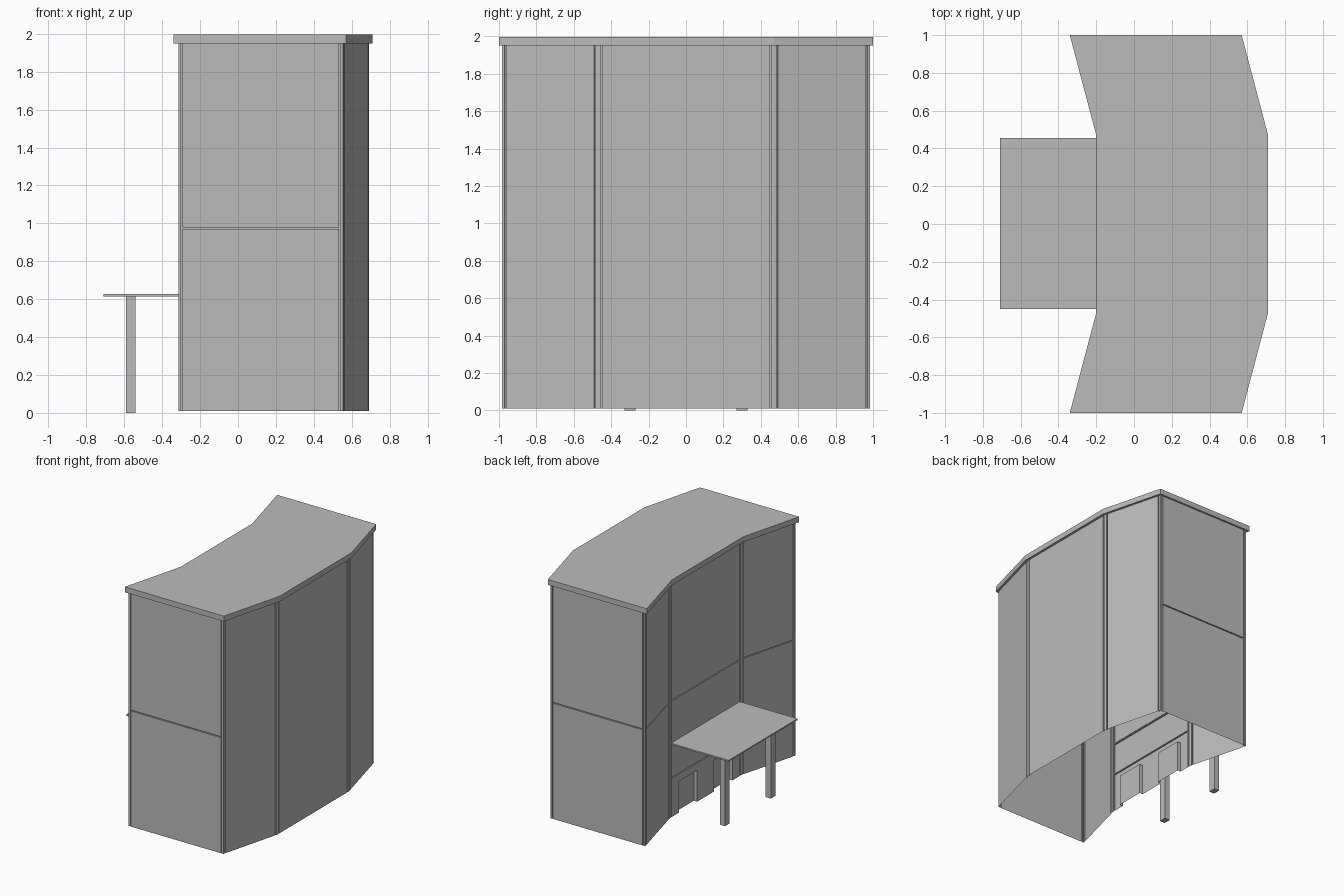
import bpy, bmesh
from mathutils import Vector

cube = bpy.data.objects.get("Cube")
if cube:
    bpy.data.objects.remove(cube, do_unlink=True)

# One plain grey for everything
grey = bpy.data.materials.new("light_grey")
grey.use_nodes = True
grey.diffuse_color = (0.5, 0.5, 0.5, 1)
bsdf = next(n for n in grey.node_tree.nodes if n.type == 'BSDF_PRINCIPLED')
bsdf.inputs["Base Color"].default_value = grey.diffuse_color
bsdf.inputs["Roughness"].default_value = 0.8


def finish(name, bm):
    mesh = bpy.data.meshes.new(name)
    bm.to_mesh(mesh)
    bm.free()
    mesh.materials.append(grey)
    obj = bpy.data.objects.new(name, mesh)
    bpy.context.collection.objects.link(obj)
    return obj


def prism(name, outline, low, high):
    bm = bmesh.new()
    base = bm.faces.new([bm.verts.new((x, y, low)) for x, y in outline])
    new = bmesh.ops.extrude_face_region(bm, geom=[base], use_keep_orig=True)["geom"]
    verts = [v for v in new if isinstance(v, bmesh.types.BMVert)]
    bmesh.ops.translate(bm, verts=verts, vec=(0, 0, high - low))
    bmesh.ops.recalc_face_normals(bm, faces=bm.faces)
    return finish(name, bm)


def box(name, x0, x1, y0, y1, z0, z1):
    return prism(name, [(x0, y0), (x1, y0), (x1, y1), (x0, y1)], z0, z1)


def chevron(end_x0, mid_x0, end_x1, mid_x1, end_y, mid_y):
    half = [(end_x0, -end_y), (end_x1, -end_y), (mid_x1, -mid_y)]
    other = [(mid_x1, mid_y), (end_x1, end_y), (end_x0, end_y)]
    return half + other + [(mid_x0, mid_y), (mid_x0, -mid_y)]


BOTTOM, TOP = 0.01, 1.95
POST, SEAM, GROOVE, ALCOVE = 0.015, 0.008, 0.01, 0.03


def wall(name, p, q, seams=(), alcoves=(), alcove_top=0.27):
    """Single-sheet wall with recessed seams and shallow alcoves."""
    p, q = Vector((*p, 0)), Vector((*q, 0))
    length = (q - p).length
    along = (q - p).normalized()
    inward = Vector((-along.y, along.x, 0))
    a, b = POST + SEAM, length - POST - SEAM
    us = sorted([0, POST, a, b, length - POST, length] + [u for r in alcoves for u in r])
    zs = sorted([BOTTOM, TOP] + [z + d for z in seams for d in (0, SEAM)]
                + ([alcove_top] if alcoves else []))

    def depth(i, j):
        u, z = (us[i] + us[i + 1]) / 2, (zs[j] + zs[j + 1]) / 2
        if POST < u < a or b < u < length - POST:
            return GROOVE
        if a < u < b and any(s < z < s + SEAM for s in seams):
            return GROOVE
        if z < alcove_top and any(l < u < r for l, r in alcoves):
            return ALCOVE
        return 0

    bm = bmesh.new()

    def quad(*corners):
        bm.faces.new([bm.verts.new(p + along * u + inward * d + Vector((0, 0, z)))
                      for u, z, d in corners])

    for i in range(len(us) - 1):
        for j in range(len(zs) - 1):
            u0, u1, z0, z1, d = us[i], us[i + 1], zs[j], zs[j + 1], depth(i, j)
            quad((u0, z0, d), (u1, z0, d), (u1, z1, d), (u0, z1, d))
            # Step faces between cells of different depth
            if i + 2 < len(us) and depth(i + 1, j) != d:
                e = depth(i + 1, j)
                quad((u1, z0, d), (u1, z0, e), (u1, z1, e), (u1, z1, d))
            if j + 2 < len(zs) and depth(i, j + 1) != d:
                e = depth(i, j + 1)
                quad((u0, z1, d), (u1, z1, d), (u1, z1, e), (u0, z1, e))
    bmesh.ops.remove_doubles(bm, verts=bm.verts, dist=0.0001)
    return finish(name, bm)


# Cabinet walls, open underneath
body = chevron(-0.315, -0.18, 0.555, 0.69, 0.985, 0.47)
names = ["front_end", "left_front", "left_middle", "left_back",
         "back_end", "right_back", "right_middle", "right_front"]
for i, name in enumerate(names):
    p, q = body[i], body[(i + 1) % len(body)]
    if name == "right_middle":
        wall(name + "_wall", p, q, seams=(0.33, 0.6, 0.97),
             alcoves=((0.12, 0.36), (0.58, 0.82)))
    elif name.startswith("left"):
        wall(name + "_wall", p, q)
    else:
        wall(name + "_wall", p, q, seams=(0.97,))

# Overhanging roof slab
prism("roof", chevron(-0.34, -0.2, 0.57, 0.71, 1.0, 0.47), TOP, 1.995)

# Table fixed to the recessed side
box("table_top", -0.71, -0.175, -0.45, 0.455, 0.615, 0.627)
for name, y in (("front", -0.3), ("back", 0.3)):
    box(name + "_table_leg", -0.59, -0.542, y - 0.03, y + 0.03, 0, 0.615)
